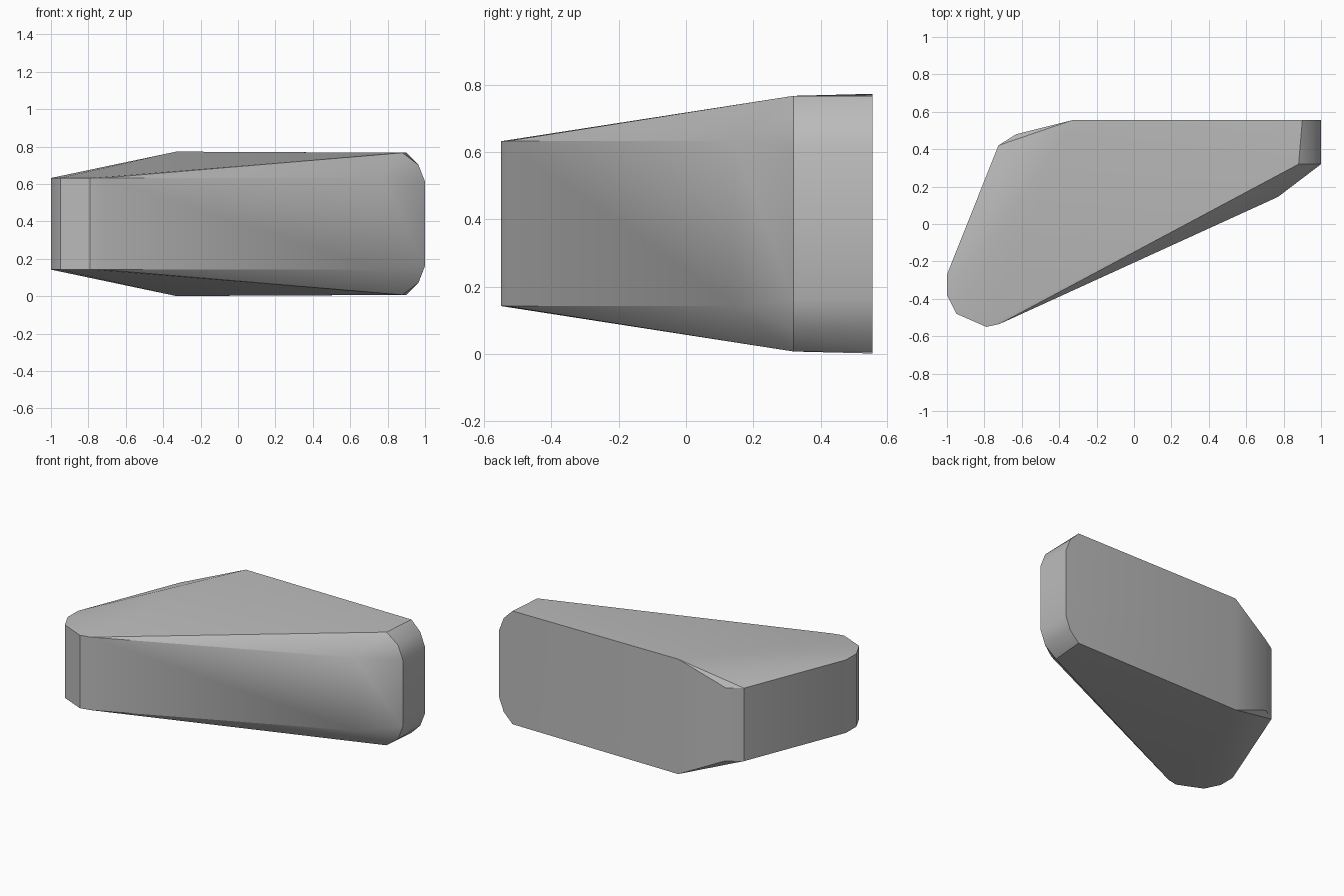
import bpy
import bmesh
import math

cube = bpy.data.objects.get("Cube")
if cube:
    bpy.data.objects.remove(cube, do_unlink=True)

# Stone colour
stone = bpy.data.materials.new("stone_grey")
stone.use_nodes = True
grey = (0.5, 0.5, 0.5, 1)
stone.diffuse_color = grey
stone.node_tree.nodes["Principled BSDF"].inputs["Base Color"].default_value = grey

MID = 0.387      # height of the mirror plane
WALL = 0.245     # half height of the side walls
CROWN = 0.38     # half height of the thick end

# Outline of the low side walls
wall_outline = [(-0.63, 0.48), (-0.725, 0.42), (-1, -0.27), (-1, -0.38),
                (-0.95, -0.48), (-0.79, -0.55), (-0.72, -0.535), (0.77, 0.145)]
# Rounded profile of the thick end, as x and half height
end_profile = [(0.88, CROWN), (0.965, 0.315), (1, 0.225)]

points = [(x, y, WALL) for x, y in wall_outline]
points += [(x, 0.32, h) for x, h in end_profile]
points += [(x + (0.02 if h == CROWN else 0), 0.555, h) for x, h in end_profile]
points.append((-0.33, 0.555, CROWN + 0.006))

# Wedge-shaped block, mirrored above and below the middle
bm = bmesh.new()
for x, y, h in points:
    for side in (-1, 1):
        bm.verts.new((x, y, MID + side * h))
hull = bmesh.ops.convex_hull(bm, input=bm.verts)
loose = [v for v in bm.verts if not v.link_faces]
bmesh.ops.delete(bm, geom=loose, context='VERTS')
bmesh.ops.dissolve_limit(bm, angle_limit=math.radians(1),
                         verts=bm.verts, edges=bm.edges)
bmesh.ops.recalc_face_normals(bm, faces=bm.faces)

mesh = bpy.data.meshes.new("wedge_block")
bm.to_mesh(mesh)
bm.free()
mesh.materials.append(stone)
block = bpy.data.objects.new("wedge_block", mesh)
bpy.context.collection.objects.link(block)

# Soft shading with the sharp corners kept
bpy.ops.object.select_all(action='DESELECT')
block.select_set(True)
bpy.context.view_layer.objects.active = block
bpy.ops.object.shade_smooth_by_angle(angle=math.radians(30))
